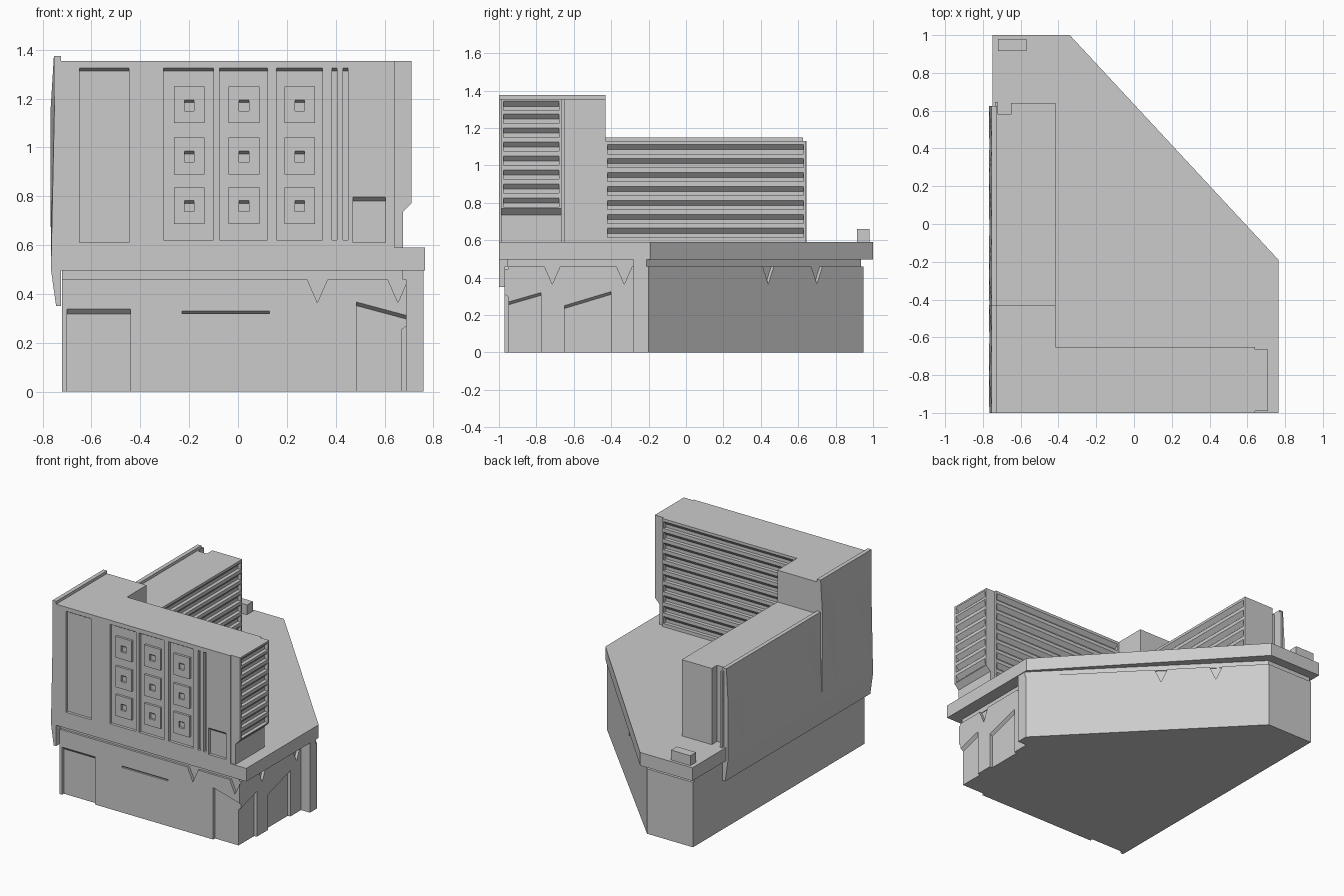
import bpy, bmesh
from mathutils import Vector

if "Cube" in bpy.data.objects:
    bpy.data.objects.remove(bpy.data.objects["Cube"])


def finish(name, bm):
    bmesh.ops.recalc_face_normals(bm, faces=bm.faces)
    me = bpy.data.meshes.new(name)
    bm.to_mesh(me)
    bm.free()
    ob = bpy.data.objects.new(name, me)
    bpy.context.collection.objects.link(ob)
    return ob


def loft(bm, a, b):
    """Closed solid between two matching rings of points."""
    va, vb = [bm.verts.new(p) for p in a], [bm.verts.new(p) for p in b]
    n = len(va)
    bm.faces.new(va)
    bm.faces.new(vb[::-1])
    for i in range(n):
        j = (i + 1) % n
        bm.faces.new((va[i], vb[i], vb[j], va[j]))


def prism(name, pts, z0, z1):
    bm = bmesh.new()
    loft(bm, [(x, y, z0) for x, y in pts], [(x, y, z1) for x, y in pts])
    return finish(name, bm)


def box(name, x0, x1, y0, y1, z0, z1):
    return prism(name, [(x0, y0), (x1, y0), (x1, y1), (x0, y1)], z0, z1)


def carve(ob, origin, u, shapes):
    """Cut recesses in a wall. shape = (outline in u/z, depth, drop of last two points)."""
    o, u = Vector((*origin, 0)), Vector((*u, 0)).normalized()
    n = Vector((u.y, -u.x, 0))
    bm = bmesh.new()
    for pts, depth, drop in shapes:
        rings = []
        for out in (0.005, -depth):
            ring = []
            for i, (a, z) in enumerate(pts):
                dz = drop * out / depth if i >= len(pts) - 2 else 0
                ring.append(o + u * a + n * out + Vector((0, 0, z + dz)))
            rings.append(ring)
        loft(bm, *rings)
    cutter = finish("cutter", bm)
    mod = ob.modifiers.new("recesses", 'BOOLEAN')
    mod.object, mod.operation, mod.solver = cutter, 'DIFFERENCE', 'EXACT'
    dg = bpy.context.evaluated_depsgraph_get()
    me = bpy.data.meshes.new_from_object(ob.evaluated_get(dg))
    ob.modifiers.clear()
    ob.data = me
    bpy.data.objects.remove(cutter)


def panel(a, b, z0, zl, zr=None, depth=0.02, drop=0.015):
    zr = zl if zr is None else zr
    return ([(a, z0), (b, z0), (b, zr), (a, zl)], depth, drop)


def notch(a):
    return ([(a, 0.365), (a + 0.046, 0.47), (a - 0.046, 0.47)], 0.02, 0)


def louvres(a, b, tops):
    return [panel(a, b, t - 0.05, t, depth=0.025, drop=0.027) for t in tops]


# ground storey with doorways, V notches and a slit
base = prism("ground_storey", [(-0.72, -0.97), (0.69, -0.97), (0.69, -0.28), (0.76, -0.28),
                               (0.76, -0.2), (-0.36, 0.95), (-0.72, 0.95)], 0, 0.46)
carve(base, (0, -0.97), (1, 0), [
    panel(-0.70, -0.44, -0.02, 0.338, drop=0.02), panel(0.485, 0.72, -0.02, 0.367, 0.304),
    panel(-0.23, 0.13, 0.319, 0.33, depth=0.012, drop=0.01), notch(0.325), notch(0.655)])
carve(base, (0.69, 0), (0, 1), [
    panel(-1.0, -0.775, -0.02, 0.255, 0.32), panel(-0.65, -0.40, -0.02, 0.25, 0.325),
    notch(-0.715), notch(-0.33)])
carve(base, (0.76, -0.2), (-1.12, 1.15), [notch(0.893), notch(1.256)])

# recessed band and overhanging terrace slab
prism("recessed_band", [(-0.72, -0.955), (0.675, -0.955), (0.675, -0.28), (0.76, -0.28),
                        (0.76, -0.21), (-0.37, 0.935), (-0.72, 0.935)], 0.46, 0.497)
prism("terrace_slab", [(-0.75, -1), (0.765, -1), (0.765, -0.19), (-0.34, 1), (-0.75, 1)],
      0.497, 0.59)

# tall front wing
step = 0.0747
tall = prism("tall_wing", [(-0.735, -1), (0.64, -1), (0.64, -0.65), (-0.415, -0.65),
                           (-0.415, -0.43), (-0.735, -0.43)], 0.59, 1.355)
bays = [(-0.305, -0.1), (-0.075, 0.12), (0.157, 0.347)]
spans = bays + [(0.385, 0.405), (0.43, 0.45)]
carve(tall, (0, -1), (1, 0),
      [panel(a, b, 0.62, 1.325, drop=0.012) for a, b in spans]
      + [panel(-0.65, -0.447, 0.61, 1.325, drop=0.012),
         panel(0.47, 0.605, 0.61, 0.798, drop=0.018)])
tops = [1.336 - i * step for i in range(10)]
carve(tall, (0, -0.65), (-1, 0), louvres(-0.63, 0.405, tops))

# raised window surrounds with a small hole
for x in (-0.2, 0.025, 0.253):
    for z in (1.175, 0.965, 0.762):
        w = box("window_surround", x - 0.063, x + 0.063, -0.996, -0.975, z - 0.075, z + 0.075)
        carve(w, (0, -0.996), (1, 0), [panel(x - 0.02, x + 0.02, z - 0.025, z + 0.02,
                                             depth=0.015, drop=0.011)])

# louvred end of the tall wing with a sloped underside
bm = bmesh.new()
prof = [(0.64, 0.59), (0.675, 0.59), (0.675, 0.735), (0.71, 0.77), (0.71, 1.355), (0.64, 1.355)]
loft(bm, [(x, -0.99, z) for x, z in prof], [(x, -0.665, z) for x, z in prof])
end = finish("wing_end", bm)
carve(end, (0.71, 0), (0, 1), louvres(-0.975, -0.68, [1.343] + [1.275 - i * step for i in range(7)]))

# low rear wing
low = prism("low_wing", [(-0.735, -0.43), (-0.415, -0.43), (-0.415, 0.64), (-0.65, 0.64),
                         (-0.65, 0.58), (-0.72, 0.58), (-0.72, 0.645), (-0.735, 0.645)],
            0.59, 1.13)
carve(low, (-0.415, 0), (0, 1), louvres(-0.42, 0.627, [1.112 - i * step for i in range(7)]))

# side screen wall, gently folded, stepping down over the low wing
def screen(name, ys, zs):
    bm = bmesh.new()
    outer = []
    for i, y in enumerate(ys):
        bulge = (-0.752, -0.768)[i % 2]
        xs = (-0.745, -0.766, bulge, -0.754)
        outer.append([bm.verts.new((x, y, z)) for x, z in zip(xs, zs)])
    inner = [[bm.verts.new((-0.725, y, z)) for z in zs] for y in ys]
    n, m = len(ys), len(zs)
    for i in range(n - 1):
        for j in range(m - 1):
            for g in (outer, inner):
                bm.faces.new((g[i][j], g[i + 1][j], g[i + 1][j + 1], g[i][j + 1]))
        for j in (0, m - 1):
            bm.faces.new((outer[i][j], outer[i + 1][j], inner[i + 1][j], inner[i][j]))
    for j in range(m - 1):
        for i in (0, n - 1):
            bm.faces.new((outer[i][j], outer[i][j + 1], inner[i][j + 1], inner[i][j]))
    bmesh.ops.triangulate(bm, faces=bm.faces)
    finish(name, bm)


screen("screen_wall_tall", [-1, -0.8, -0.6, -0.43], [0.35, 0.5, 1.15, 1.375])
screen("screen_wall_low", [-0.43, -0.28, -0.02, 0.25, 0.42, 0.625], [0.35, 0.5, 0.9, 1.15])

# small roof unit on the terrace
box("roof_unit", -0.72, -0.57, 0.915, 0.98, 0.59, 0.66)
